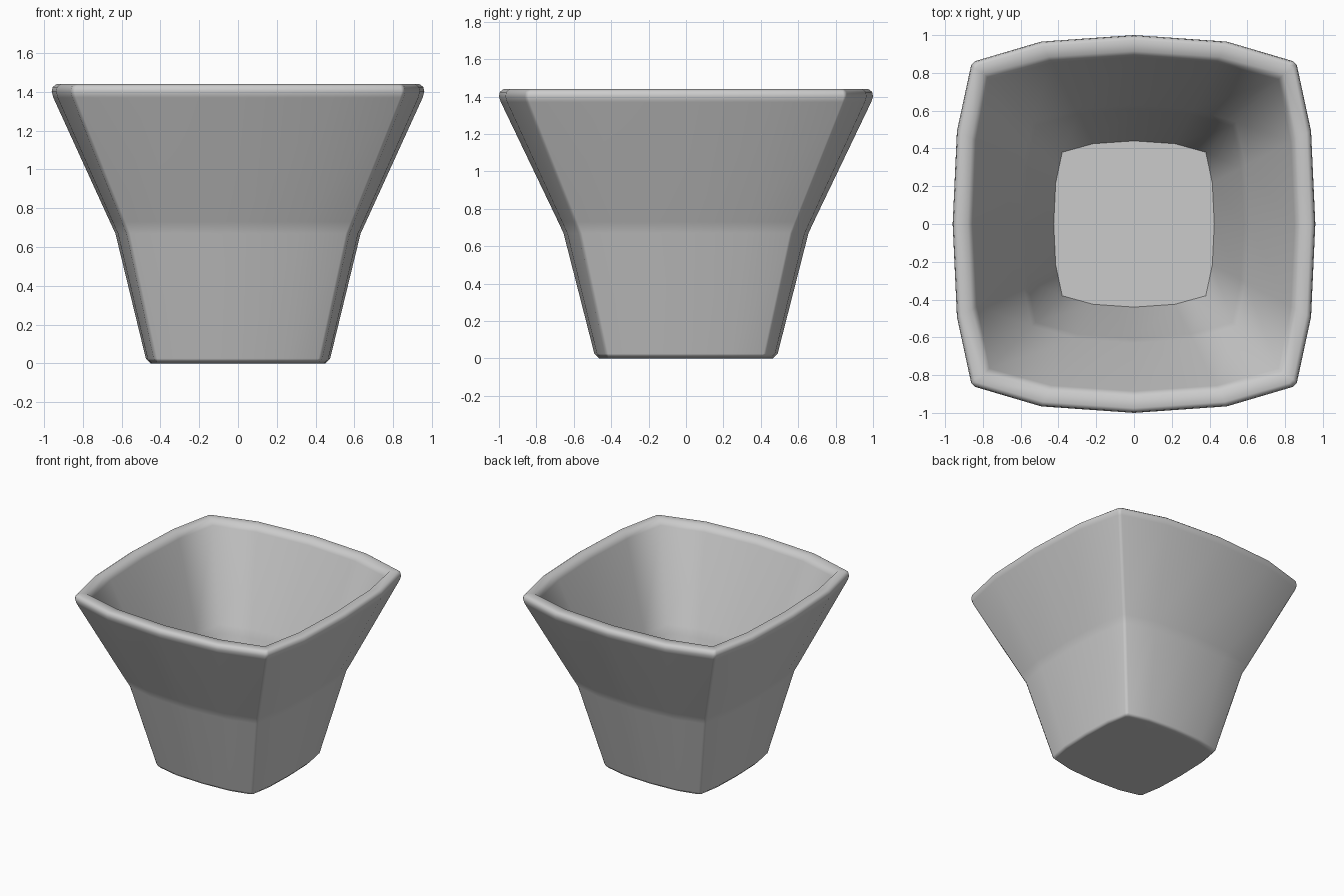
import bpy
import bmesh
from math import radians

cube = bpy.data.objects.get("Cube")
if cube:
    bpy.data.objects.remove(cube)

# One flat grey for the whole pot
grey = bpy.data.materials.new("plain grey")
grey.use_nodes = True
colour = (0.6, 0.6, 0.6, 1)
grey.diffuse_color = colour
grey.node_tree.nodes["Principled BSDF"].inputs["Base Color"].default_value = colour


def bulged_square(z, mid_x, mid_y, corner, cut):
    """Square outline with bowed sides and clipped corners, counter-clockwise."""
    q = corner * 0.57
    qx = corner + (mid_x - corner) * 0.77
    qy = corner + (mid_y - corner) * 0.75
    quarter = [(mid_x, 0), (qx, q), (corner, corner - cut),
               (corner - cut, corner), (q, qy), (0, mid_y)]
    left = [(-x, y) for x, y in reversed(quarter[:-1])]
    half = quarter + left
    back = [(x, -y) for x, y in reversed(half[1:-1])]
    return [(x, y, z) for x, y in half + back]


# Section from the outer base, up over the rim and down to the inner floor:
# height, half width, half depth, corner, corner cut
levels = [
    (0.0, 0.45, 0.465, 0.415, 0.02),
    (0.025, 0.475, 0.49, 0.435, 0.02),
    (0.67, 0.632, 0.655, 0.575, 0.02),
    (0.73, 0.66, 0.683, 0.6, 0.02),
    (1.37, 0.952, 0.99, 0.855, 0.02),
    (1.4, 0.96, 1.0, 0.862, 0.02),
    (1.425, 0.955, 0.995, 0.858, 0.02),
    (1.44, 0.935, 0.975, 0.842, 0.02),
    (1.44, 0.88, 0.915, 0.795, 0),
    (1.4, 0.85, 0.885, 0.765, 0),
    (0.75, 0.605, 0.63, 0.54, 0),
    (0.69, 0.58, 0.605, 0.52, 0),
    (0.05, 0.425, 0.44, 0.38, 0),
]

bm = bmesh.new()
rings = [[bm.verts.new(p) for p in bulged_square(*level)] for level in levels]
for low, high in zip(rings, rings[1:]):
    for i in range(len(low)):
        j = (i + 1) % len(low)
        bm.faces.new((low[i], low[j], high[j], high[i]))
bm.faces.new(list(reversed(rings[0])))
bm.faces.new(rings[-1])
bmesh.ops.remove_doubles(bm, verts=bm.verts, dist=0.0005)
bmesh.ops.recalc_face_normals(bm, faces=bm.faces)

mesh = bpy.data.meshes.new("flared_pot")
bm.to_mesh(mesh)
bm.free()
mesh.materials.append(grey)
pot = bpy.data.objects.new("flared_pot", mesh)
bpy.context.collection.objects.link(pot)

# Smooth walls, with crisp seams at the floor and inner corners
bpy.ops.object.select_all(action="DESELECT")
pot.select_set(True)
bpy.context.view_layer.objects.active = pot
bpy.ops.object.shade_smooth_by_angle(angle=radians(62))
normals = pot.modifiers.new("even shading", "WEIGHTED_NORMAL")
normals.keep_sharp = True
